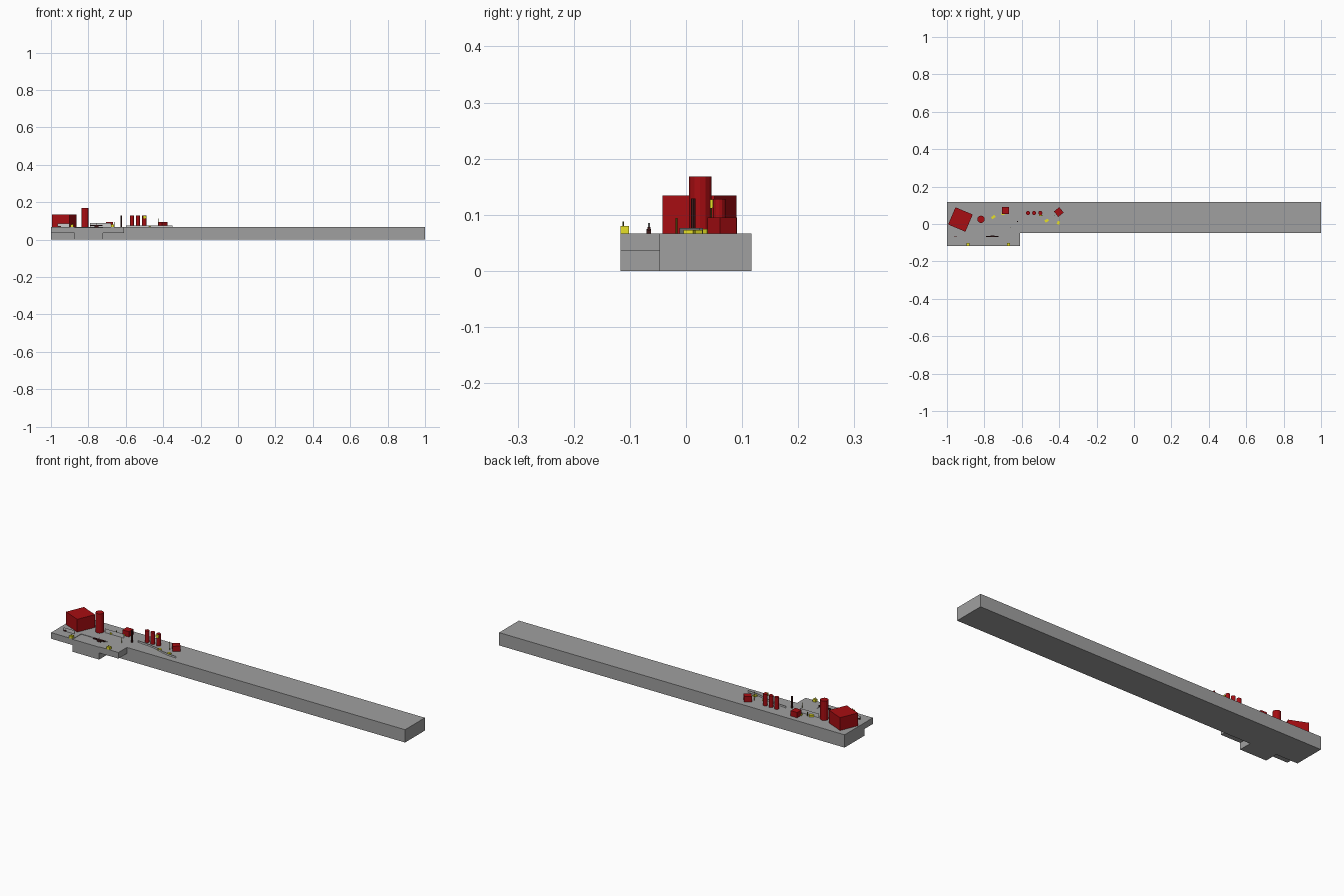
import bpy, bmesh
from math import radians

if "Cube" in bpy.data.objects:
    bpy.data.objects.remove(bpy.data.objects["Cube"])

TOP = 0.067  # height of the quay deck


def material(name, rgb):
    m = bpy.data.materials.new(name)
    m.diffuse_color = (*rgb, 1)
    m.use_nodes = True
    m.node_tree.nodes["Principled BSDF"].inputs["Base Color"].default_value = m.diffuse_color
    return m


GREY = material("concrete_grey", (0.35, 0.35, 0.35))
RED = material("red", (0.39, 0.004, 0.006))
YELLOW = material("yellow", (0.8, 0.75, 0.02))
DARK = material("dark_red", (0.05, 0.01, 0.01))
OLIVE = material("olive", (0.15, 0.15, 0.01))


def finish(name, bm, mat):
    me = bpy.data.meshes.new(name)
    bmesh.ops.recalc_face_normals(bm, faces=bm.faces)
    bm.to_mesh(me)
    bm.free()
    ob = bpy.data.objects.new(name, me)
    bpy.context.collection.objects.link(ob)
    if mat:
        me.materials.append(mat)
    return ob


def box(name, x, y, z, mat=None, turn=0):
    """Box from (min, max) ranges, turned about its own vertical axis."""
    bm = bmesh.new()
    bmesh.ops.create_cube(bm, size=1)
    bmesh.ops.scale(bm, vec=(x[1] - x[0], y[1] - y[0], z[1] - z[0]), verts=bm.verts)
    ob = finish(name, bm, mat)
    ob.location = [(a + b) / 2 for a, b in (x, y, z)]
    ob.rotation_euler.z = radians(turn)
    return ob


def block(name, x, y, w, d, h, mat, turn=0):
    return box(name, (x - w / 2, x + w / 2), (y - d / 2, y + d / 2), (TOP, TOP + h), mat, turn)


def cylinder(name, x, y, r, h, mat, sides=12):
    bm = bmesh.new()
    bmesh.ops.create_cone(bm, cap_ends=True, segments=sides, radius1=r, radius2=r, depth=h)
    ob = finish(name, bm, mat)
    ob.location = (x, y, TOP + h / 2)
    return ob


def screen(name, path, top):
    """Thin upright sheet standing on the deck along a path."""
    bm = bmesh.new()
    cols = [[bm.verts.new((x, y, z)) for z in (TOP, top)] for x, y in path]
    for a, b in zip(cols, cols[1:]):
        bm.faces.new((a[0], b[0], b[1], a[1]))
    return finish(name, bm, None)


# Long main deck and the stepped side dock, its middle bay slightly sunk
box("main_deck", (-1, 1), (-0.047, 0.117), (0, TOP), GREY)
box("dock_left", (-1, -0.875), (-0.117, -0.047), (0.035, TOP), GREY)
box("dock_middle", (-0.875, -0.722), (-0.117, -0.047), (0, TOP - 0.002), GREY)
box("dock_right", (-0.722, -0.61), (-0.117, -0.047), (0.035, TOP), GREY)

# Red buildings
block("large_building", -0.928, 0.024, 0.1, 0.1, 0.067, RED, -23)
block("small_building", -0.688, 0.072, 0.037, 0.037, 0.028, RED)
block("turned_building", -0.402, 0.064, 0.037, 0.037, 0.028, RED, 38)

# Red tower and row of three tanks
cylinder("tower", -0.818, 0.025, 0.02, 0.101, RED)
for i in range(3):
    cylinder(f"tank_{i + 1}", -0.567 + 0.033 * i, 0.059, 0.011, 0.061, RED)
box("tank_box", (-0.508, -0.49), (0.043, 0.048), (0.112, 0.127), YELLOW)

# Dark mast
cylinder("mast", -0.623, 0.013, 0.004, 0.062, DARK, 8)

# Yellow lights on the dock edge, each with a thin pole
for i, x in enumerate((-0.887, -0.67)):
    box(f"dock_light_{i + 1}", (x - 0.008, x + 0.008), (-0.117, -0.102), (0.063, 0.08), YELLOW)
    cylinder(f"dock_light_pole_{i + 1}", x, -0.112, 0.0012, 0.021, OLIVE, 6)

# Small yellow machines on the deck
for i, (x, y, w, h, turn) in enumerate([(-0.467, 0.018, 0.02, 0.006, 30), (-0.404, 0.006, 0.018, 0.006, 70),
                                       (-0.752, 0.037, 0.022, 0.008, 35), (-0.7, 0.055, 0.016, 0.006, 10)]):
    block(f"machine_{i + 1}", x, y, w, 0.014, h, YELLOW, turn)

# Thin olive antennas
for i, (x, y, h) in enumerate([(-0.427, 0.045, 0.045), (-0.66, -0.017, 0.027), (-0.735, 0.045, 0.02)]):
    cylinder(f"antenna_{i + 1}", x, y, 0.0015, h, OLIVE, 6)

# Dark cross-shaped machine on the dock
box("dock_machine_base", (-0.768, -0.746), (-0.07, -0.062), (0.065, 0.075), DARK)
box("dock_machine_arm", (-0.79, -0.724), (-0.069, -0.063), (0.072, 0.078), DARK)
cylinder("dock_machine_post", -0.757, -0.066, 0.002, 0.018, None, 6)
block("dock_marker", -0.955, -0.066, 0.015, 0.004, 0.006, DARK)

# Pale upright screens, one of them curved along the machines
screen("dock_screen", [(-0.965, -0.066), (-0.9, -0.066)], 0.085)
screen("deck_screen", [(-0.79, 0.03), (-0.68, 0.03)], 0.088)
screen("curved_wall", [(-0.6, 0.03), (-0.53, 0.025), (-0.48, 0.014), (-0.44, 0.0),
                       (-0.4, -0.009), (-0.35, -0.012)], 0.076)
